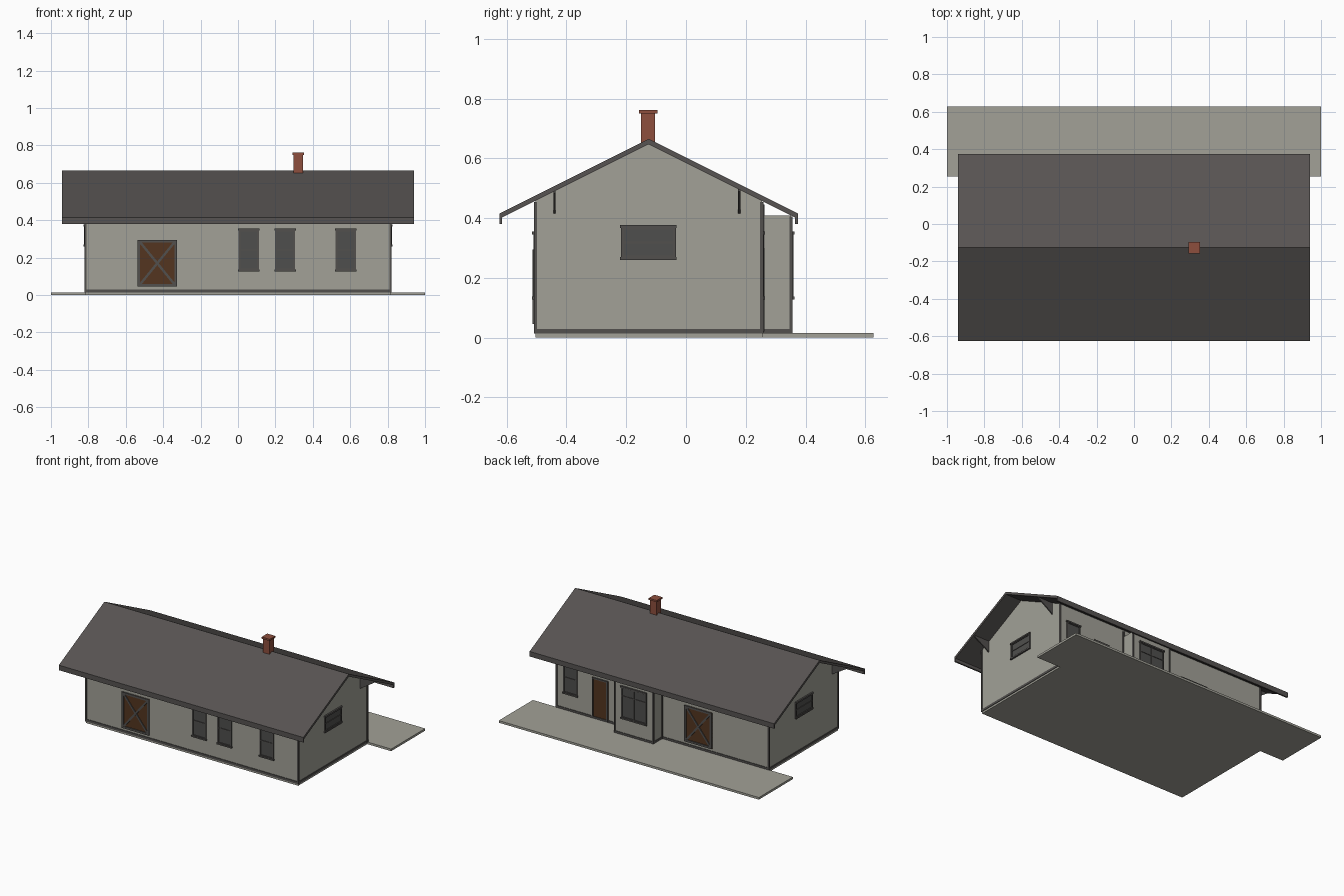
import bpy, bmesh
from mathutils import Vector

if "Cube" in bpy.data.objects:
    bpy.data.objects.remove(bpy.data.objects["Cube"], do_unlink=True)


def material(name, rgb):
    m = bpy.data.materials.new(name)
    m.use_nodes = True
    m.diffuse_color = (*rgb, 1)
    m.node_tree.nodes["Principled BSDF"].inputs["Base Color"].default_value = (*rgb, 1)
    return m


WALL = material("plaster grey", (0.36, 0.355, 0.31))
TRIM = material("dark trim", (0.085, 0.080, 0.076))
ROOF = material("roof grey", (0.095, 0.087, 0.084))
GLASS = material("dark glass", (0.078, 0.078, 0.075))
WOOD = material("brown wood", (0.087, 0.036, 0.014))
BRICK = material("red brick", (0.27, 0.078, 0.048))

# Main dimensions
HX, Y0, Y1, RIDGE = 0.816, -0.504, 0.254, -0.125
BAY_Y, BAY_A, BAY_B = 0.352, 0.005, 0.30
ROOF_HX, TOP, SLOPE, THICK = 0.94, 0.665, 0.5, 0.018

# Each face of the house maps (along, height, outward) to a point
FACES = {
    "front": lambda u, z, d: Vector((u, Y0 - d, z)),
    "back": lambda u, z, d: Vector((u, Y1 + d, z)),
    "bay": lambda u, z, d: Vector((u, BAY_Y + d, z)),
    "right": lambda u, z, d: Vector((-HX - d, u, z)),
    "left": lambda u, z, d: Vector((HX + d, u, z)),
}


class Part:
    """Collects extruded outlines on one face into a single object."""

    def __init__(self, name, face="front"):
        self.name, self.at = name, FACES[face]
        self.bm, self.mats = bmesh.new(), []

    def prism(self, outline, d0, d1, mat):
        if mat not in self.mats:
            self.mats.append(mat)
        rings = [[self.bm.verts.new(self.at(u, z, d)) for u, z in outline] for d in (d0, d1)]
        n = len(outline)
        faces = [self.bm.faces.new(r) for r in rings]
        for i in range(n):
            j = (i + 1) % n
            faces.append(self.bm.faces.new((rings[0][i], rings[0][j], rings[1][j], rings[1][i])))
        for f in faces:
            f.material_index = self.mats.index(mat)

    def box(self, u0, u1, z0, z1, d0, d1, mat):
        self.prism([(u0, z0), (u1, z0), (u1, z1), (u0, z1)], d0, d1, mat)

    def frame(self, u0, u1, z0, z1, w, d, mat):
        self.box(u0, u0 + w, z0, z1, 0, d, mat)
        self.box(u1 - w, u1, z0, z1, 0, d, mat)
        self.box(u0 + w, u1 - w, z1 - w, z1, 0, d, mat)
        self.box(u0 + w, u1 - w, z0, z0 + w, 0, d, mat)

    def done(self):
        bmesh.ops.recalc_face_normals(self.bm, faces=self.bm.faces)
        me = bpy.data.meshes.new(self.name)
        self.bm.to_mesh(me)
        self.bm.free()
        for m in self.mats:
            me.materials.append(m)
        ob = bpy.data.objects.new(self.name, me)
        bpy.context.collection.objects.link(ob)


def block(name, x0, x1, y0, y1, z0, z1, mat):
    p = Part(name)
    p.box(x0, x1, z0, z1, Y0 - y0, Y0 - y1, mat)
    p.done()


def roof_z(y, drop=0):
    return TOP - drop - SLOPE * abs(y - RIDGE)


def window(name, face, u0, u1, z0, z1, columns=1, bar=0.5):
    p = Part(name, face)
    p.box(u0, u1, z0, z1, 0, 0.002, GLASS)
    p.frame(u0, u1, z0, z1, 0.01, 0.007, TRIM)
    zb = z0 + (z1 - z0) * bar
    p.box(u0 + 0.01, u1 - 0.01, zb - 0.003, zb + 0.003, 0, 0.006, TRIM)
    for i in range(1, columns):
        c = u0 + (u1 - u0) * i / columns
        p.box(c - 0.004, c + 0.004, z0 + 0.01, z1 - 0.01, 0, 0.006, TRIM)
    for z in (z0, z1):  # sill and header
        p.box(u0 - 0.003, u1 + 0.003, z - 0.005, z + 0.005, 0, 0.011, TRIM)
    p.done()


def barn_door(name, face, u0, u1, z0, z1):
    p = Part(name, face)
    w, s = 0.014, 0.009
    p.box(u0, u1, z0, z1, 0, 0.002, WOOD)
    p.frame(u0, u1, z0, z1, w, 0.009, TRIM)
    a, b, lo, hi = u0 + w, u1 - w, z0 + w, z1 - w
    for l, r in ((a, b), (b, a)):  # crossed braces
        k = s if r > l else -s
        p.prism([(l, lo), (l + k, lo), (r, hi - s), (r, hi), (r - k, hi), (l, lo + s)],
                0, 0.007, TRIM)
    p.done()


# House body with gables
body = Part("house_walls", "left")
body.prism([(Y0, 0), (Y1, 0), (Y1, roof_z(Y1, THICK)), (RIDGE, TOP - THICK),
            (Y0, roof_z(Y0, THICK))], 0, -2 * HX, WALL)
body.done()
block("bay_walls", BAY_A, BAY_B, Y1 - 0.01, BAY_Y, 0.01, 0.408, WALL)

# Platform and plinths
block("platform", -1, 1, Y1, 0.628, 0, 0.015, WALL)
block("house_plinth", -HX - 0.004, HX + 0.004, Y0 - 0.004, Y1 + 0.004, 0.013, 0.029, TRIM)
block("bay_plinth", BAY_A - 0.004, BAY_B + 0.004, Y1, BAY_Y + 0.004, 0.015, 0.029, TRIM)

# Corner boards
for sx, side in ((1, "left"), (-1, "right")):
    for y, inward, end in ((Y0, 1, "front"), (Y1, -1, "back")):
        xs = sorted((sx * (HX - 0.006), sx * (HX + 0.005)))
        ys = sorted((y - inward * 0.005, y + inward * 0.006))
        block(f"corner_board_{end}_{side}", *xs, *ys, 0.013, roof_z(y, THICK + 0.004), TRIM)
for x, side in ((BAY_A, "right"), (BAY_B, "left")):
    block(f"bay_corner_{side}", x - 0.005, x + 0.005, BAY_Y - 0.006, BAY_Y + 0.005, 0.015, 0.405, TRIM)
    block(f"bay_joint_{side}", x - 0.005, x + 0.005, Y1 - 0.002, Y1 + 0.008, 0.015, 0.445, TRIM)

# Roof shell, eave boards and gable brackets
ya, yb = RIDGE - 0.5, RIDGE + 0.5
roof = Part("roof", "left")
for y in (ya, yb):
    roof.prism([(RIDGE, TOP), (y, roof_z(y)), (y, roof_z(y, THICK)), (RIDGE, TOP - THICK)],
               ROOF_HX - HX, -HX - ROOF_HX, ROOF)
roof.done()
block("eave_board_front", -ROOF_HX, ROOF_HX, ya, ya + 0.01, 0.38, 0.413, ROOF)
block("eave_board_back", -ROOF_HX, ROOF_HX, yb - 0.01, yb, 0.38, 0.413, ROOF)
for y, end in ((RIDGE - 0.315, "front"), (RIDGE + 0.303, "back")):
    for sx, side in ((1, "left"), (-1, "right")):
        br = Part(f"bracket_{end}_{side}", "front")
        top = roof_z(y, THICK) + 0.002
        br.prism([(sx * HX, 0.415), (sx * HX, top), (sx * 0.93, top), (sx * 0.93, top - 0.008)],
                 Y0 - y - 0.004, Y0 - y + 0.004, TRIM)
        br.done()

# Chimney
CX, CY = 0.323, -0.127
block("chimney_shaft", CX - 0.025, CX + 0.025, CY - 0.023, CY + 0.023, 0.62, 0.752, BRICK)
block("chimney_cap", CX - 0.031, CX + 0.031, CY - 0.031, CY + 0.031, 0.75, 0.762, BRICK)

# Windows
for i, x in enumerate((0.003, 0.197, 0.522)):
    window(f"front_window_{i + 1}", "front", x, x + 0.109, 0.132, 0.35)
window("back_window", "back", 0.655, 0.764, 0.132, 0.35)
window("bay_window", "bay", 0.055, 0.25, 0.132, 0.35, columns=2, bar=0.7)
for side in ("left", "right"):
    window(f"gable_window_{side}", side, -0.218, -0.034, 0.265, 0.372)

# Doors
barn_door("front_barn_door", "front", -0.537, -0.326, 0.045, 0.295)
barn_door("back_barn_door", "back", -0.38, -0.17, 0.045, 0.295)
door = Part("back_door", "back")
door.box(0.42, 0.54, 0.02, 0.3, 0, 0.003, WOOD)
door.frame(0.42, 0.54, 0.02, 0.3, 0.01, 0.009, TRIM)
door.done()
